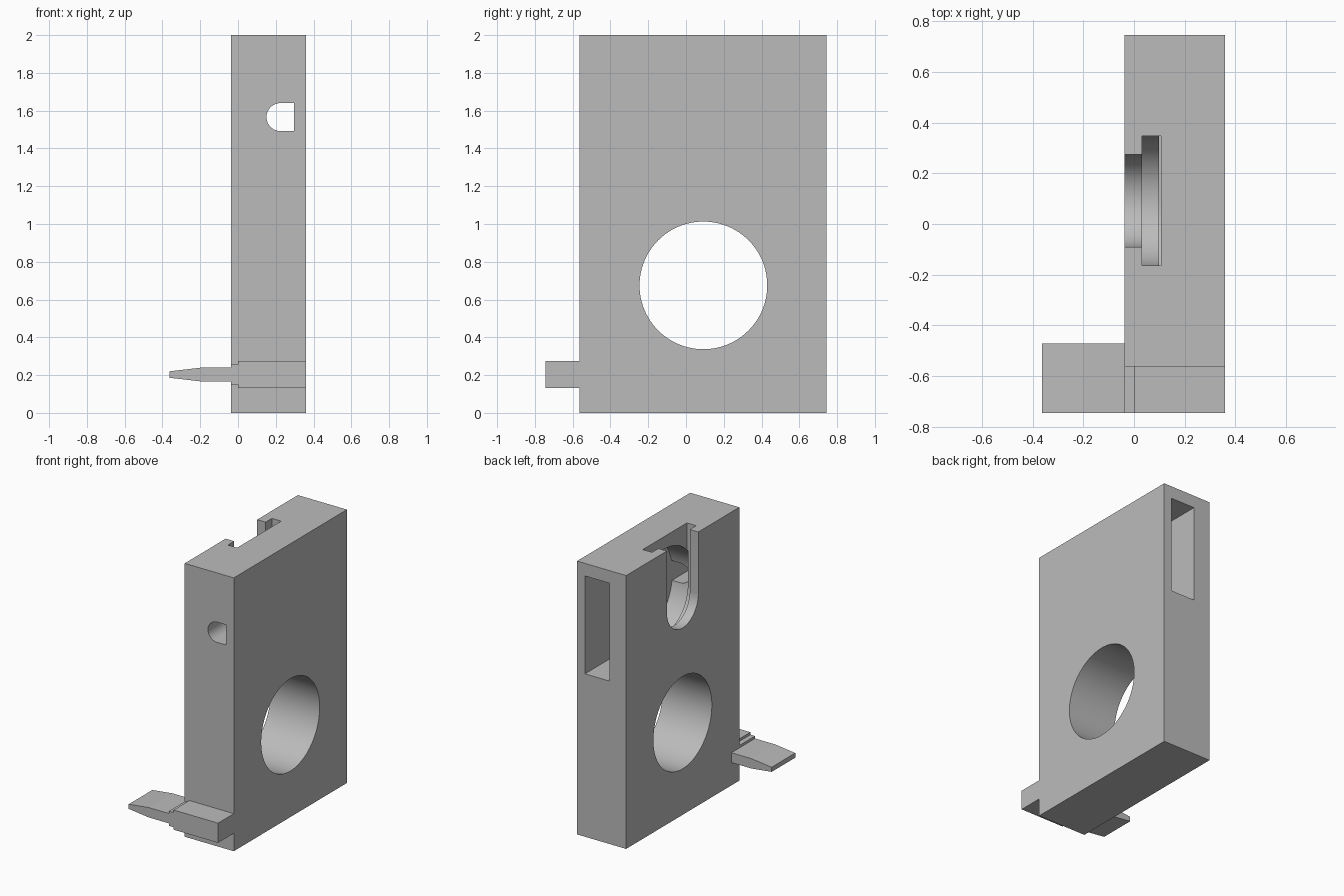
import bpy, bmesh
from math import sin, cos, pi, radians

cube = bpy.data.objects.get("Cube")
if cube:
    bpy.data.objects.remove(cube, do_unlink=True)

grey = bpy.data.materials.new("plain grey")
grey.use_nodes = True
colour = (0.5, 0.5, 0.5, 1)
grey.diffuse_color = colour
grey.node_tree.nodes["Principled BSDF"].inputs["Base Color"].default_value = colour


def arc(cx, cz, r, start, end, n=32):
    """Points on an arc, angles in degrees."""
    angles = [radians(start + (end - start) * i / n) for i in range(n + 1)]
    return [(cx + r * cos(a), cz + r * sin(a)) for a in angles]


def prism(name, outline, axis, lo, hi):
    """Extrude an outline: (y, z) pairs along x, or (x, z) pairs along y."""
    bm = bmesh.new()
    place = (lambda p, d: (d, p[0], p[1])) if axis == "x" else (lambda p, d: (p[0], d, p[1]))
    ends = [[bm.verts.new(place(p, d)) for p in outline] for d in (lo, hi)]
    bm.faces.new(ends[0])
    bm.faces.new(ends[1])
    n = len(outline)
    for i in range(n):
        j = (i + 1) % n
        bm.faces.new((ends[0][i], ends[0][j], ends[1][j], ends[1][i]))
    bmesh.ops.recalc_face_normals(bm, faces=bm.faces)
    mesh = bpy.data.meshes.new(name)
    bm.to_mesh(mesh)
    bm.free()
    mesh.materials.append(grey)
    obj = bpy.data.objects.new(name, mesh)
    bpy.context.collection.objects.link(obj)
    return obj


def cut(target, cutter):
    """Subtract the cutter, then discard it."""
    mod = target.modifiers.new("cut", "BOOLEAN")
    mod.operation, mod.solver, mod.object = "DIFFERENCE", "EXACT", cutter
    graph = bpy.context.evaluated_depsgraph_get()
    mesh = bpy.data.meshes.new_from_object(target.evaluated_get(graph))
    target.modifiers.clear()
    target.data = mesh
    bpy.data.objects.remove(cutter, do_unlink=True)


# Upright slab
left, right, front, back = -0.037, 0.36, -0.563, 0.745
slab = prism("slab", [(front, 0), (back, 0), (back, 2), (front, 2)], "x", left, right)

# Large round hole through the slab
mid_y, mid_z = 0.092, 1.55
cut(slab, prism("hole_cutter", arc(mid_y, 0.675, 0.338, 0, 360, 96)[:-1], "x", -0.5, 0.8))

# Round-bottomed slot with an undercut, open at the top
for r, lo, hi in ((0.182, -0.2, 0.05), (0.255, 0.032, 0.107)):
    outline = arc(mid_y, mid_z, r, 180, 360) + [(mid_y + r, 2.2), (mid_y - r, 2.2)]
    cut(slab, prism("slot_cutter", outline, "x", lo, hi))

# Round-ended pocket, open at the back
r = 0.358
outline = arc(mid_y, mid_z, r, 90, 270, 48) + [(1, mid_z - r), (1, mid_z + r)]
cut(slab, prism("pocket_cutter", outline, "x", 0.099, 0.296))

# D-shaped passage from the front into the pocket
r, z = 0.074, 1.566
outline = arc(0.225, z, r, 90, 270) + [(0.296, z - r), (0.296, z + r)]
cut(slab, prism("passage_cutter", outline, "y", -0.8, -0.1))


def stepped(name, upper, lo, hi):
    """Prism mirrored about the middle height of the latch, from (x, half height)."""
    mid = 0.203
    outline = [(x, mid + h) for x, h in upper] + [(x, mid - h) for x, h in reversed(upper)]
    return prism(name, outline, "y", lo, hi)


# Stepped bar across the front, and the tapered blade at its side
stepped("latch_bar", [(left, 0.054), (0, 0.054), (0, 0.072), (right, 0.072)], -0.745, front)
stepped("latch_blade", [(-0.363, 0.017), (-0.2, 0.036), (left, 0.036)], -0.745, -0.472)

bpy.ops.object.select_all(action="DESELECT")
slab.select_set(True)
bpy.context.view_layer.objects.active = slab
bpy.ops.object.shade_smooth_by_angle(angle=radians(30))
